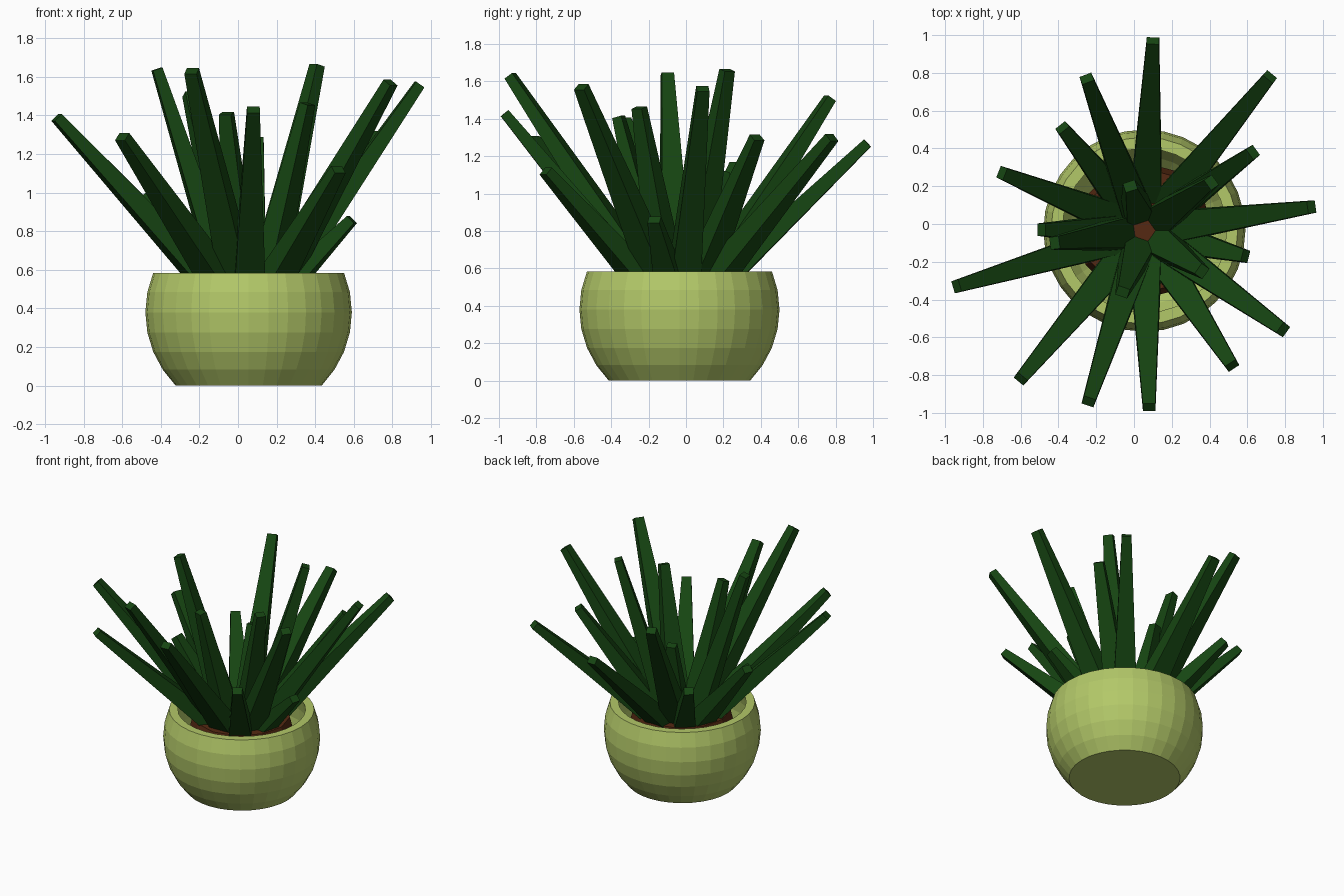
import bpy, bmesh
from math import sin, cos, pi, radians
from mathutils import Vector

if "Cube" in bpy.data.objects:
    bpy.data.objects.remove(bpy.data.objects["Cube"])

CX, CY = 0.055, -0.035


def material(name, rgb):
    m = bpy.data.materials.new(name)
    m.diffuse_color = (*rgb, 1)
    m.use_nodes = True
    m.node_tree.nodes["Principled BSDF"].inputs["Base Color"].default_value = m.diffuse_color
    return m


def finish(bm, name, mat):
    bmesh.ops.recalc_face_normals(bm, faces=bm.faces[:])
    me = bpy.data.meshes.new(name)
    bm.to_mesh(me)
    bm.free()
    me.materials.append(mat)
    ob = bpy.data.objects.new(name, me)
    bpy.context.collection.objects.link(ob)
    return ob


def lathe(name, profile, sides, mat):
    """Revolve (radius, z) points about the pot axis and cap both ends."""
    bm = bmesh.new()
    rings = [[bm.verts.new((CX + r * cos(2 * pi * i / sides), CY + r * sin(2 * pi * i / sides), z))
              for i in range(sides)] for r, z in profile]
    for a, b in zip(rings, rings[1:]):
        for i in range(sides):
            j = (i + 1) % sides
            bm.faces.new((a[i], a[j], b[j], b[i]))
    bm.faces.new(rings[0])
    bm.faces.new(rings[-1])
    return finish(bm, name, mat)


def leaf(name, tip, mat):
    """Tapered four-sided blade from the plant's heart to its tip."""
    tip = Vector(tip)
    out = Vector((tip.x - CX, tip.y - CY, 0)).normalized()
    base = Vector((CX, CY, 0.38)) + out * 0.07
    d = (tip - base).normalized()
    side = Vector((0, 0, 1)).cross(d).normalized()
    up = d.cross(side)
    bm = bmesh.new()
    ends = []
    for c, w, t in ((base, 0.09, 0.07), (tip, 0.033, 0.026)):
        ends.append([bm.verts.new(c + side * w * sx + up * t * sy)
                     for sx, sy in ((-1, -1), (1, -1), (1, 1), (-1, 1))])
    for i in range(4):
        j = (i + 1) % 4
        bm.faces.new((ends[0][i], ends[0][j], ends[1][j], ends[1][i]))
    bm.faces.new(ends[0])
    bm.faces.new(ends[1])
    return finish(bm, name, mat)


green = material("pot_green", (0.45, 0.58, 0.14))
dark = material("leaf_green", (0.008, 0.06, 0.006))
brown = material("soil_brown", (0.09, 0.022, 0.006))

# Pot: truncated sphere outside, thinner sphere inside
R, CZ, STEP = 0.535, 0.38, radians(11.25)
outer = [(R * cos(k * STEP), CZ + R * sin(k * STEP)) for k in range(-4, 3)]
outer[0] = (outer[0][0], 0)
inner = [(r * 0.88, CZ + (z - CZ) * 0.88) for r, z in reversed(outer)]
inner[0] = (0.435, outer[-1][1])
lathe("pot", outer + inner, 32, green)

# Soil
lathe("soil", [(0.30, 0.06), (0.36, 0.42), (0.33, 0.54)], 12, brown)

# Leaves: outer spreading ones, then the inner upright ones
tips = [
    (0.10, 0.97, 1.27), (0.72, 0.78, 1.30), (0.94, 0.09, 1.56), (0.63, 0.38, 1.30),
    (0.59, -0.17, 0.86), (0.52, -0.75, 1.12), (0.08, -0.97, 1.43), (-0.24, -0.94, 1.63),
    (-0.60, -0.82, 1.29), (-0.94, -0.33, 1.39), (-0.70, 0.27, 1.15), (-0.38, 0.51, 0.99),
    (-0.25, 0.77, 1.51), (0.79, -0.56, 1.57),
    (0.41, 0.22, 1.66), (-0.42, -0.10, 1.64), (0.36, -0.25, 1.46), (-0.06, -0.36, 1.41),
    (-0.49, -0.03, 0.99), (-0.02, 0.20, 1.12),
]
for n, t in enumerate(tips):
    leaf(f"leaf_{n + 1:02d}", t, dark)
